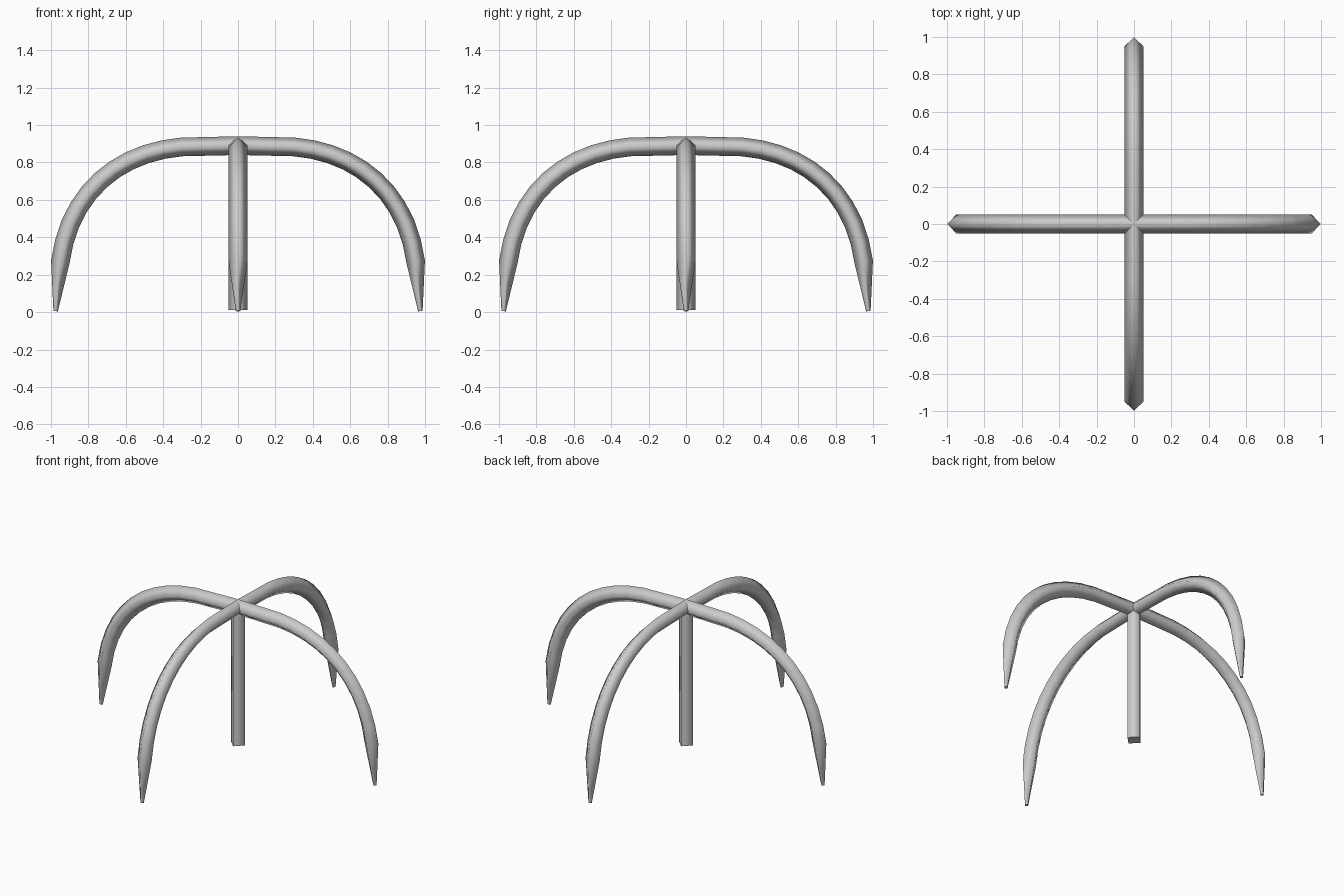
import bpy, bmesh, math
from mathutils import Vector
from mathutils.geometry import interpolate_bezier

if "Cube" in bpy.data.objects:
    bpy.data.objects.remove(bpy.data.objects["Cube"])

R = 0.05


def sweep(name, path, radii, side, angle=0.0):
    """Sweep a diamond section along a planar path; side is the plane normal."""
    bm = bmesh.new()
    rings = []
    for i, p in enumerate(path):
        a, b = path[max(i - 1, 0)], path[min(i + 1, len(path) - 1)]
        d1 = (p - a).normalized() if i else (b - p).normalized()
        d2 = (b - p).normalized() if i < len(path) - 1 else d1
        up = side.cross((d1 + d2).normalized())
        r = radii[i]
        rings.append([bm.verts.new(p + o * r) for o in (side, up, -side, -up)])
    for q, s in zip(rings, rings[1:]):
        for k in range(4):
            bm.faces.new((q[k], q[(k + 1) % 4], s[(k + 1) % 4], s[k])).smooth = True
    bm.faces.new(rings[0])
    bm.faces.new(rings[-1])
    bmesh.ops.recalc_face_normals(bm, faces=bm.faces)
    me = bpy.data.meshes.new(name)
    bm.to_mesh(me)
    bm.free()
    ob = bpy.data.objects.new(name, me)
    ob.rotation_euler.z = angle
    bpy.context.collection.objects.link(ob)
    return ob


# Half arch profile: flat crown, rounded shoulder, tapered claw tip
half = [Vector((0, 0, 0.89))]
half += interpolate_bezier(Vector((0.30, 0, 0.883)), Vector((0.64, 0, 0.855)),
                           Vector((0.90, 0, 0.64)), Vector((0.95, 0, 0.27)), 11)
half.append(Vector((0.975, 0, 0.005)))
radii = [R] * (len(half) - 1) + [0.012]

# Two crossing arches, each mirrored about the centre
path = [Vector((-p.x, 0, p.z)) for p in reversed(half[1:])] + half
rad = radii[:0:-1] + radii
sweep("side_claw_arch", path, rad, Vector((0, 1, 0)))
sweep("front_back_claw_arch", path, rad, Vector((0, 1, 0)), math.pi / 2)

# Central post
sweep("centre_post", [Vector((0, 0, 0.012)), Vector((0, 0, 0.89))], [R, R],
      Vector((0, 1, 0)))
